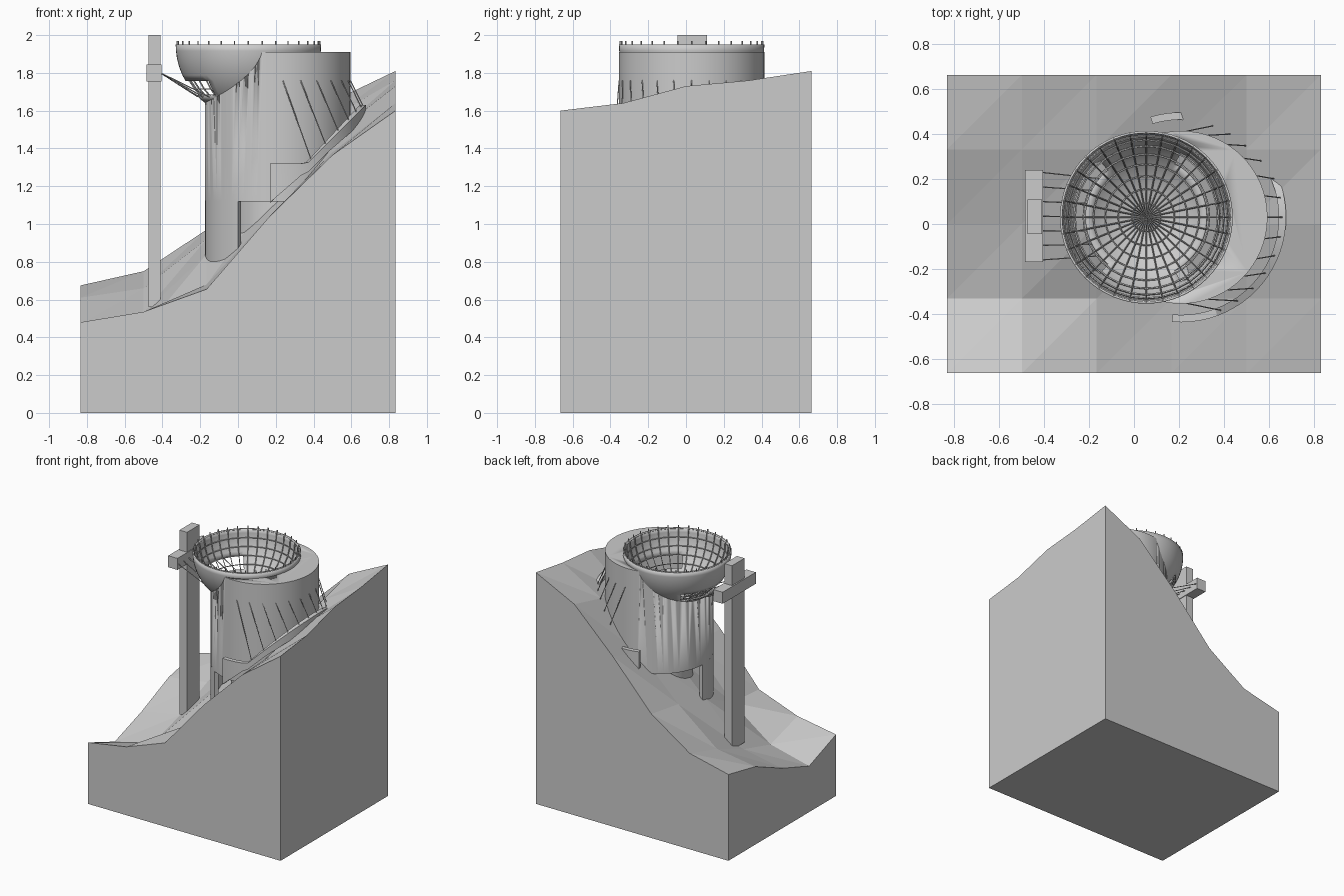
import bpy, bmesh
from math import sin, cos, radians, pi
from mathutils import Vector

if "Cube" in bpy.data.objects:
    bpy.data.objects.remove(bpy.data.objects["Cube"])

TC = Vector((0.21, 0.03, 0))      # tower axis
BC = Vector((0.055, 0.03, 1.95))  # bowl centre
R = 0.385


def finish(name, bm, smooth=False):
    bmesh.ops.recalc_face_normals(bm, faces=bm.faces)
    me = bpy.data.meshes.new(name)
    bm.to_mesh(me)
    bm.free()
    ob = bpy.data.objects.new(name, me)
    bpy.context.collection.objects.link(ob)
    bpy.ops.object.select_all(action='DESELECT')
    bpy.context.view_layer.objects.active = ob
    ob.select_set(True)
    if smooth:
        bpy.ops.object.shade_smooth_by_angle(angle=radians(30))
    return ob


def box(name, x, y, z):
    bm = bmesh.new()
    bmesh.ops.create_cube(bm, size=1)
    for v in bm.verts:
        v.co = [a[0] + (c + 0.5) * (a[1] - a[0]) for a, c in zip((x, y, z), v.co)]
    return finish(name, bm)


def cylinder(name, c, r, z0, z1, seg=64, smooth=True):
    bm = bmesh.new()
    bmesh.ops.create_cone(bm, cap_ends=True, segments=seg, radius1=r, radius2=r, depth=z1 - z0)
    bmesh.ops.translate(bm, verts=bm.verts, vec=(c.x, c.y, (z0 + z1) / 2))
    return finish(name, bm, smooth)


def rods(name, pairs, r, seg=6):
    bm = bmesh.new()
    for p, q in pairs:
        d = q - p
        rot = d.to_track_quat('Z', 'Y').to_matrix().to_4x4()
        rot.translation = (p + q) / 2
        bmesh.ops.create_cone(bm, cap_ends=True, segments=seg, radius1=r, radius2=r,
                              depth=d.length, matrix=rot)
    return finish(name, bm)


def arc_wall(name, r0, r1, a0, a1, n, bottom, top):
    """Curved wall round the tower axis; bottom and top are functions of x."""
    bm = bmesh.new()
    prev = None
    for i in range(n + 1):
        a = radians(a0 + (a1 - a0) * i / n)
        xm = TC.x + (r0 + r1) / 2 * cos(a)
        ring = [bm.verts.new((TC.x + r * cos(a), TC.y + r * sin(a), f(xm)))
                for r, f in ((r0, bottom), (r1, bottom), (r1, top), (r0, top))]
        if prev:
            for k in range(4):
                bm.faces.new((prev[k], prev[k - 1], ring[k - 1], ring[k]))
        else:
            bm.faces.new(ring)
        prev = ring
    bm.faces.new(prev)
    return finish(name, bm, True)


def bowl_point(r, az, t):
    return BC + Vector((cos(az) * cos(t), sin(az) * cos(t), -sin(t))) * r


def hemisphere(name, r, seg, rings, skip=lambda az, t: False, cap=False, smooth=True):
    bm = bmesh.new()
    rows = [[bm.verts.new(bowl_point(r, 2 * pi * i / seg, pi / 2 * j / rings))
             for i in range(seg)] for j in range(rings)]
    pole = bm.verts.new(bowl_point(r, 0, pi / 2))
    for j in range(rings):
        for i in range(seg):
            k = (i + 1) % seg
            if skip(360 * (i + .5) / seg, 90 * (j + .5) / rings):
                continue
            if j < rings - 1:
                bm.faces.new((rows[j][i], rows[j][k], rows[j + 1][k], rows[j + 1][i]))
            else:
                bm.faces.new((rows[j][i], rows[j][k], pole))
    if cap:
        bm.faces.new(rows[0])
    return finish(name, bm, smooth)


def cut(ob, cutter):
    m = ob.modifiers.new('cut', 'BOOLEAN')
    m.operation, m.solver, m.object = 'DIFFERENCE', 'EXACT', cutter
    bpy.context.view_layer.objects.active = ob
    bpy.ops.object.modifier_apply(modifier=m.name)
    bpy.data.objects.remove(cutter)


# Hillside block: 5 x 4 faceted height grid with skirts and a base
H = [(.48, .535, .655, 1.04, 1.365, 1.60),
     (.36, .44, .68, 1.04, 1.38, 1.64),
     (.47, .53, .84, 1.14, 1.47, 1.73),
     (.61, .66, .92, 1.23, 1.57, 1.76),
     (.675, .75, .97, 1.33, 1.65, 1.81)]
bm = bmesh.new()
g = [[bm.verts.new((-.833 + i / 3, -.665 + j * .3325, H[j][i])) for i in range(6)] for j in range(5)]
for j in range(4):
    for i in range(5):
        a, b, c, d = g[j][i], g[j][i + 1], g[j + 1][i + 1], g[j + 1][i]
        bm.faces.new((a, b, c))
        bm.faces.new((a, c, d))
loop = g[0][:] + [g[j][5] for j in range(1, 5)] + g[4][4::-1] + [g[j][0] for j in range(3, 0, -1)]
low = [bm.verts.new((v.co.x, v.co.y, 0)) for v in loop]
for i in range(len(loop)):
    bm.faces.new((loop[i - 1], low[i - 1], low[i], loop[i]))
bm.faces.new(low)
finish('hillside', bm)

# Tower drum: hollow, with the bowl carved out of its top
drum = cylinder('tower_drum', TC, R, 1.12, 1.91)
cut(drum, cylinder('cavity', TC, R - .025, 1.15, 1.87))
cut(drum, hemisphere('bowl_cutter', R - .003, 64, 18, cap=True))
cylinder('tower_core', TC, 0.24, 0.7, 1.13)
arc_wall('tower_leg', R - .03, R, 178, 237, 12, lambda x: .78, lambda x: 1.125)


# Bowl shell with a window band on both sides
def window(az, t):
    return 30 < t < 45 and (abs(az - 180) < 50 or min(az, 360 - az) < 62)


bowl = hemisphere('bowl_shell', R, 64, 18, window)
m = bowl.modifiers.new('thickness', 'SOLIDIFY')
m.thickness = .01
if bowl.data.polygons[0].normal.dot(bowl.data.polygons[0].center - BC) < 0:
    m.offset = 1

# Rib lattice lining the bowl
lattice = hemisphere('bowl_lattice', R - .018, 32, 9, smooth=False)
m = lattice.modifiers.new('ribs', 'WIREFRAME')
m.thickness, m.use_even_offset = .009, False

# Pegs round the rim
pegs = [bowl_point(R - .008, 2 * pi * i / 32, 0) for i in range(32)]
rods('rim_pegs', [(p - Vector((0, 0, .02)), p + Vector((0, 0, .02))) for p in pegs], .004)

# Post with crossbar, and struts to the window sill
box('post', (-.475, -.41), (-.045, .11), (.56, 2.0))
box('crossbar', (-.485, -.405), (-.17, .24), (1.755, 1.845))
rods('struts', [(Vector((-.41, y, 1.8)),
                 bowl_point(R, pi - (y - .035) / .28, radians(46)))
                for y in [-.16 + .065 * k for k in range(7)]], .003)


# Curved retaining wall stepping up the slope
def wall_top(x):
    return 1.32 if x < .36 else 1.32 + (x - .36) * 1.03


arc_wall('retaining_wall', .435, .468, -95, 107, 40,
         lambda x: min(1.05 + max(0, x - .1) * .9, wall_top(x) - .05), wall_top)

# Stay rods from the drum down to the retaining wall
stays = []
for k in range(13):
    a = radians(-86 + 172 * k / 12)
    b = a * .78
    end = TC + Vector((cos(b), sin(b), 0)) * .45
    end.z = wall_top(end.x)
    stays.append((TC + Vector((cos(a) * R, sin(a) * R, 1.76)), end))
rods('stay_rods', stays, .003)
